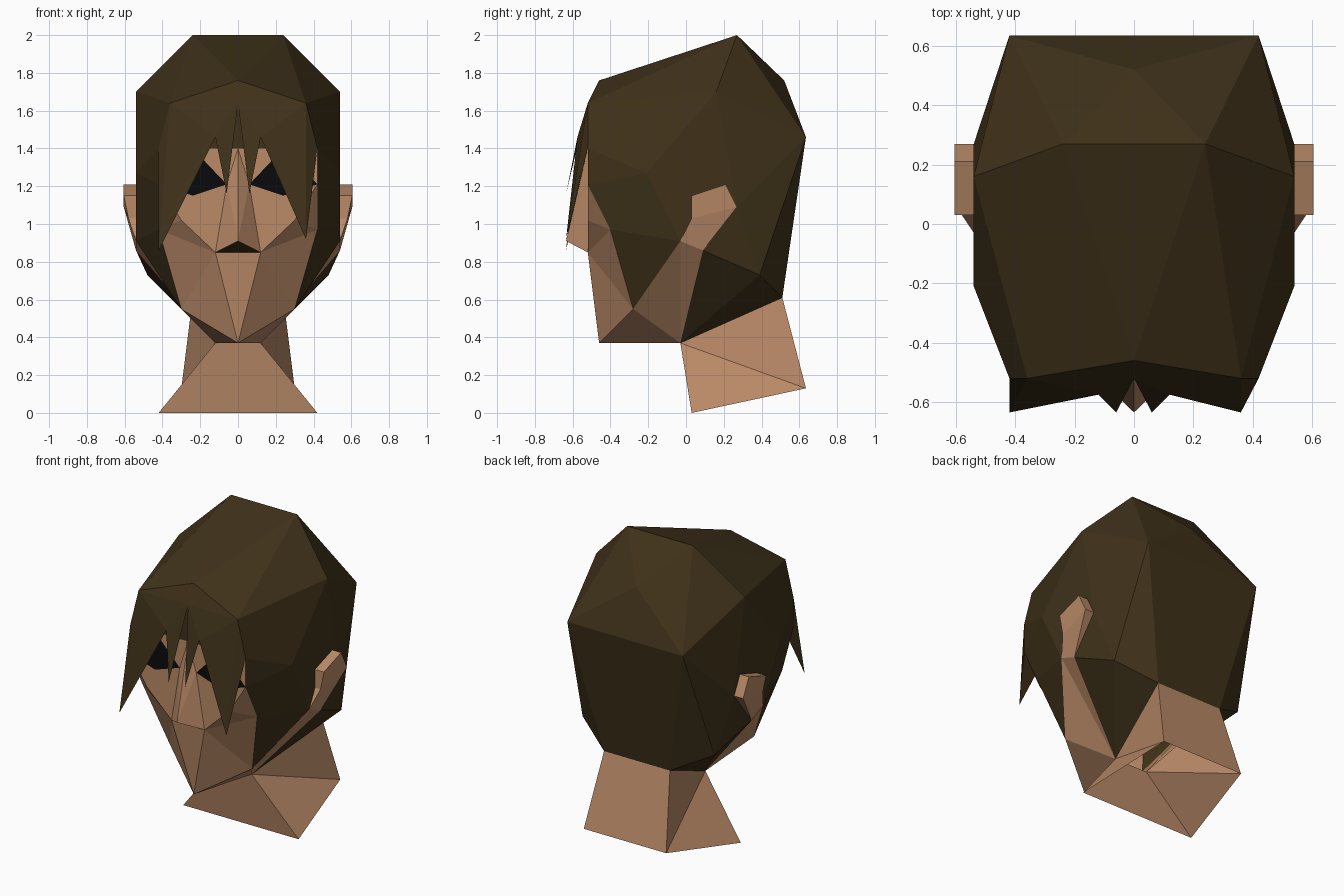
import bpy
from mathutils import Vector

if "Cube" in bpy.data.objects:
    bpy.data.objects.remove(bpy.data.objects["Cube"])


def material(name, rgb):
    m = bpy.data.materials.new(name)
    m.diffuse_color = (*rgb, 1)
    m.use_nodes = True
    m.node_tree.nodes["Principled BSDF"].inputs["Base Color"].default_value = m.diffuse_color
    return m


SKIN = material("skin", (0.50, 0.26, 0.14))
HAIR = material("dark_hair", (0.05, 0.031, 0.010))
BLACK = material("eye_black", (0.003, 0.003, 0.004))

# Landmarks on the +x half of the head, shared by neighbouring parts
P = {
    # crown and back of the hair
    "top": (0.24, 0.27, 2.0), "top_mid": (0, 0.27, 2.0),
    "front_mid": (0, -0.46, 1.76), "front": (0.36, -0.52, 1.64),
    "side": (0.54, 0.16, 1.70), "back_mid": (0, 0.52, 1.76),
    "back": (0.42, 0.635, 1.46), "back_flat": (0, 0.635, 1.46),
    "nape": (0.24, 0.51, 0.61), "nape_mid": (0, 0.51, 0.61),
    "nape_side": (0.48, 0.39, 0.73),
    # temple and ear line
    "temple": (0.54, -0.21, 1.27), "lobe_front": (0.54, -0.03, 0.91),
    "lobe_back": (0.54, 0.09, 0.86), "ear_back": (0.54, 0.27, 1.09),
    # face
    "hairline": (0, -0.52, 1.64), "brow_mid": (0, -0.52, 1.40),
    "brow": (0.42, -0.52, 1.40), "eye_in": (0.06, -0.52, 1.21),
    "eye_top": (0.24, -0.52, 1.40), "eye_out": (0.42, -0.52, 1.21),
    "eye_low": (0.24, -0.52, 1.15), "cheekbone": (0.30, -0.52, 1.02),
    "cheek": (0.42, -0.40, 0.97), "nostril": (0.12, -0.52, 0.85),
    "lip": (0, -0.52, 0.85), "nose_tip": (0, -0.635, 0.91),
    "jaw": (0.30, -0.28, 0.55), "chin": (0, -0.46, 0.37),
    "throat": (0.12, -0.03, 0.37), "throat_mid": (0, -0.03, 0.37),
    # neck
    "collar": (0.42, 0.03, 0), "collar_mid": (0, 0.03, 0),
    "shoulder": (0.30, 0.635, 0.13), "shoulder_mid": (0, 0.635, 0.13),
}


def build(name, faces, mat, points=P, centre=(0, 0, 1), mirror=True):
    """Flat-faced shell from named points, every face turned outward."""
    faces = [f.split() for f in faces]
    used = sorted({k for f in faces for k in f})
    c = Vector(centre)
    polys = []
    for f in faces:
        co = [Vector(points[k]) for k in f]
        n = sum((co[i].cross(co[(i + 1) % len(co)]) for i in range(len(co))), Vector())
        mid = sum(co, Vector()) / len(co)
        f = f if n.dot(mid - c) > 0 else f[::-1]
        polys.append([used.index(k) for k in f])
    me = bpy.data.meshes.new(name)
    me.from_pydata([points[k] for k in used], [], polys)
    me.materials.append(mat)
    ob = bpy.data.objects.new(name, me)
    bpy.context.collection.objects.link(ob)
    if mirror:
        m = ob.modifiers.new("mirror", "MIRROR")
        m.use_clip = True
    return ob


# Hair cap: crown, back, sides, sideburns, underside
build("hair", [
    "front_mid top top_mid", "front_mid front top", "front side top",
    "top_mid top back_mid", "top back back_mid", "top side back",
    "back_mid back back_flat", "back_flat back nape nape_mid", "back nape_side nape",
    "front brow temple", "front temple side", "brow eye_out temple",
    "eye_out cheek temple", "cheek jaw lobe_front", "cheek lobe_front temple",
    "side temple lobe_front lobe_back", "side lobe_back ear_back",
    "side ear_back back", "ear_back nape_side back", "ear_back lobe_back nape_side",
    "lobe_back throat nape_side", "throat nape nape_side",
    "hairline brow_mid eye_top", "hairline eye_top brow front",
], HAIR)

# Face: brow, nose, cheeks, chin and jaw
build("face", [
    "brow_mid eye_in eye_top", "eye_top eye_out brow", "brow_mid eye_in nose_tip",
    "eye_in nostril nose_tip", "eye_in eye_low nostril", "eye_low eye_out cheekbone",
    "eye_low cheekbone nostril", "cheekbone eye_out cheek", "cheekbone cheek nostril",
    "nostril cheek jaw", "nostril jaw chin", "lip nostril chin",
    "chin jaw throat", "chin throat throat_mid",
    "jaw lobe_front throat", "lobe_front lobe_back throat",
], SKIN)
build("nose_underside", ["nose_tip nostril lip"], HAIR)
build("eyes", ["eye_in eye_top eye_out eye_low"], BLACK)

# Neck: open at the bottom
build("neck", [
    "throat_mid throat collar collar_mid", "throat shoulder collar",
    "throat nape shoulder", "nape_mid nape shoulder shoulder_mid",
], SKIN, centre=(0, 0.25, 0.3))

# Ears: rim extruded from the head with a slanted lobe
rim = [(0.27, 1.09), (0.21, 1.21), (0.03, 1.15), (0.03, 1.03)]
ear = {"lf": P["lobe_front"], "lb": P["lobe_back"]}
for i, (y, z) in enumerate(rim):
    ear[f"i{i}"] = (0.54, y, z)
    ear[f"o{i}"] = (0.58 if i == 3 else 0.605, y, z)
build("ears", ["o0 o1 o2 o3", "lf lb o0 o3", "lb i0 o0", "lf o3 i3"]
      + [f"i{i} i{i+1} o{i+1} o{i}" for i in range(3)],
      SKIN, ear, centre=(0.54, 0.12, 1.05))

# Fringe: jagged locks, the long one differs per side
for side, s, tip in (("left", -1, (0.42, -0.635, 0.86)), ("right", 1, (0.36, -0.635, 0.92))):
    lock = {k: P[k] for k in ("front_mid", "front", "brow", "hairline")}
    lock.update(tip=tip, notch=(0.12, -0.575, 1.46), small=(0.06, -0.635, 1.16))
    lock = {k: (s * x, y, z) for k, (x, y, z) in lock.items()}
    build("fringe_" + side, [
        "front_mid front hairline", "front notch hairline", "hairline notch small",
        "front tip notch", "front brow tip",
    ], HAIR, lock, mirror=False)
